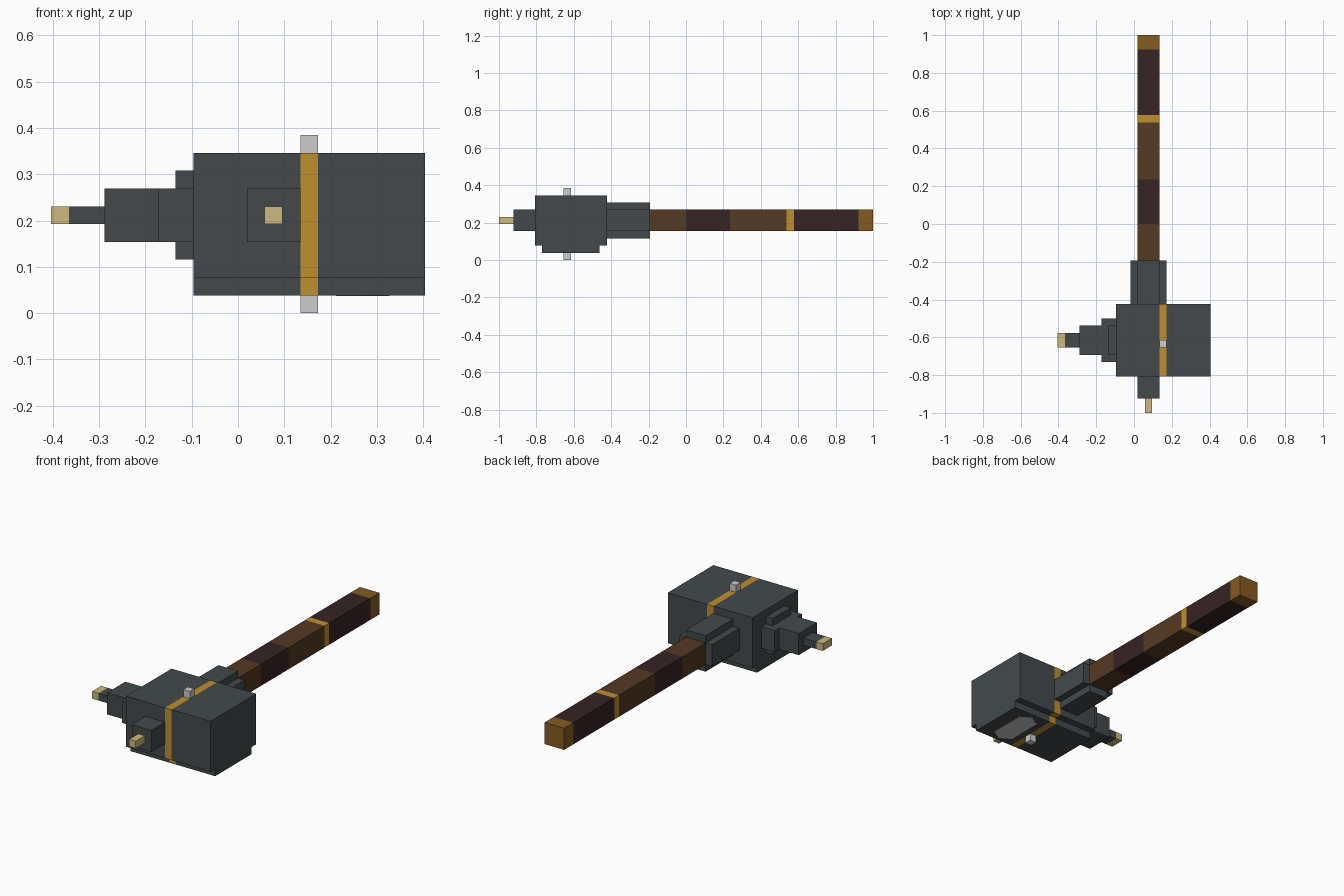
import bpy
import bmesh

old = bpy.data.objects.get("Cube")
if old:
    bpy.data.objects.remove(old, do_unlink=True)

U = 1 / 26  # the whole model sits on a grid of small cubes


def material(name, hex_code):
    rgb = [int(hex_code[i:i + 2], 16) / 255 for i in (0, 2, 4)]
    lin = [c / 12.92 if c < 0.04045 else ((c + 0.055) / 1.055) ** 2.4 for c in rgb]
    m = bpy.data.materials.new(name)
    m.use_nodes = True
    m.diffuse_color = (*lin, 1)
    m.node_tree.nodes["Principled BSDF"].inputs["Base Color"].default_value = (*lin, 1)
    return m


iron = material("dark iron", "43494c")
gold = material("gold", "bf8f2e")
silver = material("silver", "cccccc")
brass = material("pale brass", "cdba7e")
brown = material("brown wood", "553a23")
dark = material("dark leather", "362325")
ochre = material("ochre cap", "865b22")


def prism(name, axis, profile, stops, mats):
    """Sweep a profile along an axis; each span between stops has its own material."""
    mesh = bpy.data.meshes.new(name)
    obj = bpy.data.objects.new(name, mesh)
    bpy.context.collection.objects.link(obj)
    palette = list(dict.fromkeys(mats))
    for m in palette:
        mesh.materials.append(m)
    bm = bmesh.new()
    rings = []
    for s in stops:
        ring = []
        for p in profile:
            co = list(p)
            co.insert(axis, s)
            ring.append(bm.verts.new([c * U for c in co]))
        rings.append(ring)
    n = len(profile)
    for a, b, m in zip(rings, rings[1:], mats):
        for i in range(n):
            j = (i + 1) % n
            bm.faces.new((a[i], a[j], b[j], b[i])).material_index = palette.index(m)
    for ring, m in ((rings[0], mats[0]), (rings[-1], mats[-1])):
        bm.faces.new(ring).material_index = palette.index(m)
    bmesh.ops.recalc_face_normals(bm, faces=bm.faces)
    bm.to_mesh(mesh)
    bm.free()
    return obj


def rect(a0, a1, b0, b1):
    return [(a0, b0), (a1, b0), (a1, b1), (a0, b1)]


def cross(a0, a1, b0, b1):
    """Plus-shaped outline: a rectangle with one grid step cut from each corner."""
    c0, c1, d0, d1 = a0 + 1, a1 - 1, b0 + 1, b1 - 1
    return [(c0, b0), (c1, b0), (c1, d0), (a1, d0), (a1, d1), (c1, d1),
            (c1, b1), (c0, b1), (c0, d1), (a0, d1), (a0, d0), (c0, d0)]


X, Y, Z = range(3)

# Hammer head with a stepped underside and a gold band
head = [(-20, 1), (-12, 1), (-12, 2), (-11, 2), (-11, 9), (-21, 9), (-21, 2), (-20, 2)]
prism("head", X, head, (-2.5, 3.5, 4.5, 10.5), (iron, gold, iron))

# Silver studs on the band, and an inlay under the head
for label, low in (("top", 9), ("bottom", 0)):
    prism(label + "_stud", Z, rect(3.5, 4.5, -17, -16), (low, low + 1), (silver,))
inlay = [(5.5, -18.6), (7, -19.5), (8.5, -18.6), (8.5, -13.5), (7, -12.6), (5.5, -13.5)]
prism("underside_inlay", Z, inlay, (0.95, 1.02), (silver,))

# Side spike
prism("side_spike_collar", X, cross(-19, -13, 3, 8), (-3.5, -2.5), (iron,))
prism("side_spike_plate", X, rect(-19, -13, 4, 7), (-4.5, -3.5), (iron,))
prism("side_spike_block", X, rect(-18, -14, 4, 7), (-7.5, -4.5), (iron,))
prism("side_spike_tip", X, rect(-17, -15, 5, 6), (-10.5, -9.5, -7.5), (brass, iron))

# Front spike
prism("front_spike_block", Y, rect(0.5, 3.5, 4, 7), (-24, -21), (iron,))
prism("front_spike_tip", Y, rect(1.5, 2.5, 5, 6), (-26, -24), (brass,))

# Handle and its socket
prism("handle_socket", Y, cross(-0.5, 4.5, 3, 8), (-11, -5), (iron,))
prism("handle", Y, rect(0.5, 3.5, 4, 7), (-5, 0, 6.1, 14, 15, 24, 26),
      (brown, dark, brown, gold, dark, ochre))
